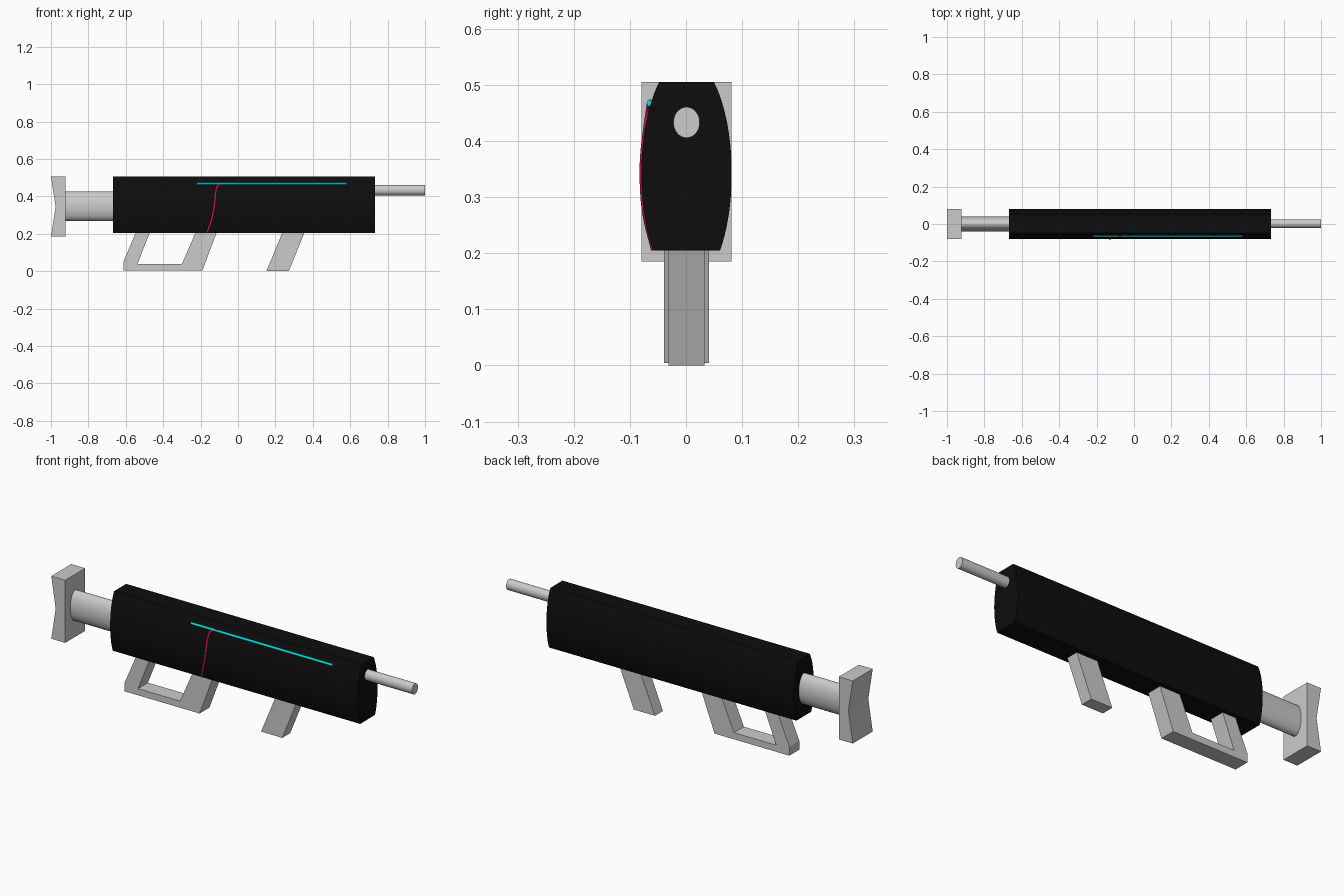
import bpy, math
from mathutils import Vector

if "Cube" in bpy.data.objects:
    bpy.data.objects.remove(bpy.data.objects["Cube"])

YC = 0.001  # slight offset so the piece with its wires is centred on y


def material(name, rgb):
    m = bpy.data.materials.new(name)
    m.diffuse_color = (*rgb, 1)
    m.use_nodes = True
    m.node_tree.nodes["Principled BSDF"].inputs["Base Color"].default_value = m.diffuse_color
    return m


def prism(name, outline, a, b, axis, mat=None, smooth=False):
    """Extrude a 2D outline from a to b along x (outline = y,z) or y (outline = x,z)."""
    place = {'x': lambda p, d: (d, p[0] + YC, p[1]),
             'y': lambda p, d: (p[0], d + YC, p[1])}[axis]
    area = sum(p[0] * q[1] - q[0] * p[1] for p, q in zip(outline, outline[1:] + outline[:1]))
    # counter-clockwise outlines face outwards along x, clockwise along y
    if (area > 0) != (axis == 'x'):
        outline = outline[::-1]
    n = len(outline)
    verts = [place(p, a) for p in outline] + [place(p, b) for p in outline]
    faces = [list(range(n))[::-1], list(range(n, 2 * n))]
    faces += [[i, (i + 1) % n, n + (i + 1) % n, n + i] for i in range(n)]
    me = bpy.data.meshes.new(name)
    me.from_pydata(verts, [], faces)
    ob = bpy.data.objects.new(name, me)
    bpy.context.collection.objects.link(ob)
    if mat:
        me.materials.append(mat)
    if smooth:
        bpy.context.view_layer.objects.active = ob
        bpy.ops.object.select_all(action='DESELECT')
        ob.select_set(True)
        bpy.ops.object.shade_smooth_by_angle(angle=math.radians(30))
    return ob


def ellipse(ry, rz, cz, n):
    return [(ry * math.cos(2 * math.pi * i / n), cz + rz * math.sin(2 * math.pi * i / n))
            for i in range(n)]


def wire(name, points, radius, mat):
    """Round wire through the points, turned into a mesh."""
    cu = bpy.data.curves.new(name, 'CURVE')
    cu.dimensions = '3D'
    cu.bevel_depth = radius
    cu.bevel_resolution = 3
    cu.use_fill_caps = True
    cu.resolution_u = 8
    sp = cu.splines.new('BEZIER')
    sp.bezier_points.add(len(points) - 1)
    for bp, p in zip(sp.bezier_points, points):
        bp.co = Vector(p)
        bp.handle_left_type = bp.handle_right_type = 'AUTO'
    cu.materials.append(mat)
    ob = bpy.data.objects.new(name, cu)
    bpy.context.collection.objects.link(ob)
    bpy.ops.object.select_all(action='DESELECT')
    ob.select_set(True)
    bpy.context.view_layer.objects.active = ob
    bpy.ops.object.convert(target='MESH')


black = material("black", (0.004, 0.004, 0.004))
cyan = material("cyan", (0.0, 0.75, 0.72))
red = material("red", (0.6, 0.01, 0.05))

# Main body: ellipse section cut flat at top and bottom
BZ, RY, RZ = 0.342, 0.0805, 0.205
TOP, BOTTOM = 0.505, 0.205


def half_width(z):
    return RY * math.sqrt(1 - ((z - BZ) / RZ) ** 2)


N = 20
a0, a1 = math.asin((BOTTOM - BZ) / RZ), math.asin((TOP - BZ) / RZ)
side = [(RY * math.cos(a), BZ + RZ * math.sin(a))
        for a in (a0 + (a1 - a0) * i / N for i in range(N + 1))]
prism("body", side + [(-y, z) for y, z in reversed(side)], -0.667, 0.732, 'x', black, True)

# Front rod and oval rear tube
prism("front_rod", ellipse(0.0235, 0.0275, 0.433, 32), 0.70, 1.0, 'x', smooth=True)
prism("rear_tube", ellipse(0.04, 0.078, 0.347, 48), -0.935, -0.64, 'x', smooth=True)

# Rear plate with a shallow notch on its outer face
prism("rear_plate", [(-1, 0.185), (-0.921, 0.185), (-0.921, 0.505), (-1, 0.505), (-0.975, 0.345)],
      -0.0805, 0.0805, 'y')

# Rear grip loop and slanted front grip
prism("rear_grip", [(-0.538, 0.225), (-0.613, 0.05), (-0.613, 0.004), (-0.19, 0.004),
                    (-0.107, 0.225), (-0.219, 0.225), (-0.30, 0.038), (-0.538, 0.038),
                    (-0.464, 0.225)], -0.04, 0.04, 'y')
prism("front_grip", [(0.152, 0), (0.272, 0), (0.363, 0.225), (0.245, 0.225)], -0.032, 0.032, 'y')

# Coloured wires on the front side
wire("cyan_wire", [(-0.22, -0.064, 0.467), (0.58, -0.064, 0.467)], 0.0062, cyan)
path = [(-0.06, 0.467), (-0.085, 0.467), (-0.108, 0.455), (-0.119, 0.42), (-0.124, 0.37),
        (-0.130, 0.325), (-0.143, 0.27), (-0.165, 0.207)]
wire("red_wire", [(x, YC + 0.0025 - half_width(z) - max(0, z - 0.44) * 0.14, z) for x, z in path],
     0.0058, red)
